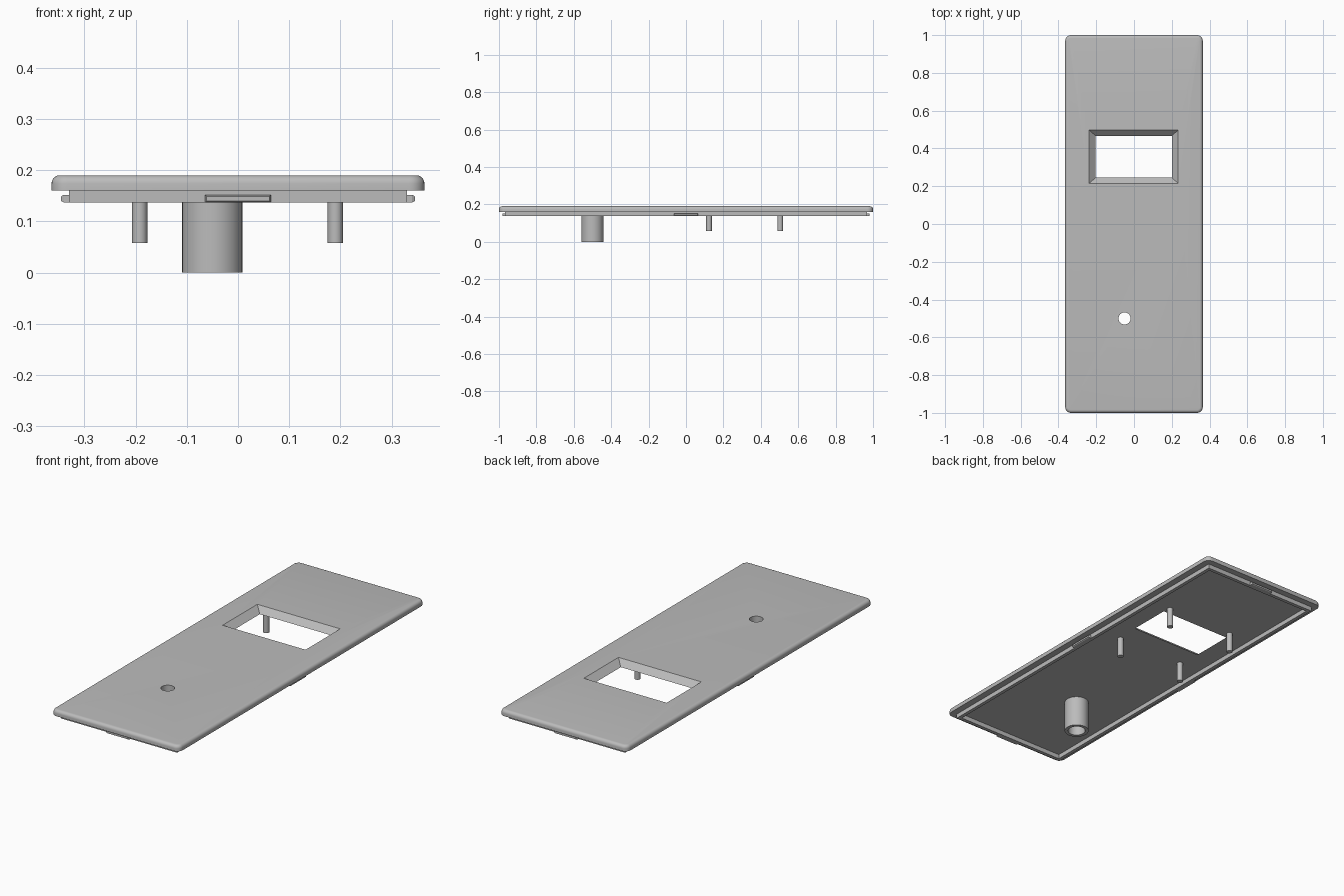
import bpy, bmesh, math

if "Cube" in bpy.data.objects:
    bpy.data.objects.remove(bpy.data.objects["Cube"])

grey = bpy.data.materials.new("plain_grey")
grey.diffuse_color = (0.5, 0.5, 0.5, 1)
grey.use_nodes = True
grey.node_tree.nodes["Principled BSDF"].inputs["Base Color"].default_value = grey.diffuse_color


def finish(name, bm, smooth=True):
    bmesh.ops.recalc_face_normals(bm, faces=bm.faces)
    me = bpy.data.meshes.new(name)
    bm.to_mesh(me)
    bm.free()
    ob = bpy.data.objects.new(name, me)
    bpy.context.collection.objects.link(ob)
    me.materials.append(grey)
    if smooth:
        bpy.ops.object.select_all(action='DESELECT')
        ob.select_set(True)
        bpy.context.view_layer.objects.active = ob
        bpy.ops.object.shade_smooth_by_angle(angle=math.radians(35))
    return ob


def rounded_rect(hx, hy, r, z, n=6):
    pts = []
    for k, (sx, sy) in enumerate([(1, 1), (-1, 1), (-1, -1), (1, -1)]):
        for i in range(n + 1):
            a = math.pi / 2 * (k + i / n)
            pts.append((sx * (hx - r) + r * math.cos(a), sy * (hy - r) + r * math.sin(a), z))
    return pts


def circle(x, y, r, z, n=32):
    return [(x + r * math.cos(2 * math.pi * i / n), y + r * math.sin(2 * math.pi * i / n), z)
            for i in range(n)]


def rect(x0, x1, y0, y1, z):
    return [(x0, y0, z), (x1, y0, z), (x1, y1, z), (x0, y1, z)]


def loft(rings, closed=False):
    """Bridge rings; cap the ends, or join last to first when closed."""
    bm = bmesh.new()
    vs = [[bm.verts.new(p) for p in ring] for ring in rings]
    n = len(vs[0])
    pairs = list(zip(vs, vs[1:])) + ([(vs[-1], vs[0])] if closed else [])
    for a, b in pairs:
        for i in range(n):
            j = (i + 1) % n
            bm.faces.new((a[i], a[j], b[j], b[i]))
    if not closed:
        bm.faces.new(vs[0])
        bm.faces.new(vs[-1])
    return bm


def cut(target, cutter):
    mod = target.modifiers.new("cut_" + cutter.name, 'BOOLEAN')
    mod.operation = 'DIFFERENCE'
    mod.solver = 'EXACT'
    mod.object = cutter
    bpy.ops.object.select_all(action='DESELECT')
    target.select_set(True)
    bpy.context.view_layer.objects.active = target
    bpy.ops.object.modifier_apply(modifier=mod.name)
    bpy.data.objects.remove(cutter)


FLOOR, TOP, LIP = 0.16, 0.19, 0.137
BX, BY = -0.05, -0.5

# Cover plate with rounded corners and a rounded top edge
R = 0.016
rings = [rounded_rect(0.364, 1.0, 0.03, FLOOR)]
for i in range(6):
    a = math.pi / 2 * i / 5
    d = R * (1 - math.cos(a))
    rings.append(rounded_rect(0.364 - d, 1.0 - d, 0.03 - d, TOP - R + R * math.sin(a)))
plate = finish("cover_plate", loft(rings), smooth=False)

# Sloped window opening, extended past both plate faces along its slope
def window_ring(z):
    t = (z - FLOOR) / (TOP - FLOOR)
    return rect(-0.203 - 0.035 * t, 0.2 + 0.034 * t, 0.245 - 0.03 * t, 0.467 + 0.03 * t, z)


cut(plate, finish("window_cutter", loft([window_ring(0.15), window_ring(0.2)]), False))

# Round hole above the boss
cut(plate, finish("hole_cutter", loft([circle(BX, BY, 0.032, 0.1), circle(BX, BY, 0.032, 0.25)]), False))
bpy.context.view_layer.objects.active = plate
plate.select_set(True)
bpy.ops.object.shade_smooth_by_angle(angle=math.radians(35))

# Thin lip running round the underside
W = 0.018
finish("lip", loft([rect(-0.33, 0.33, -0.967, 0.967, FLOOR),
                    rect(-0.33, 0.33, -0.967, 0.967, LIP),
                    rect(-0.33 + W, 0.33 - W, -0.967 + W, 0.967 - W, LIP),
                    rect(-0.33 + W, 0.33 - W, -0.967 + W, 0.967 - W, FLOOR)], closed=True), False)

# Snap tabs in the middle of each lip side, tapered outwards
for name, wall, ang in [("right", 0.33, 0), ("back", 0.967, 90), ("left", 0.33, 180), ("front", 0.967, 270)]:
    c, s = math.cos(math.radians(ang)), math.sin(math.radians(ang))
    rings = []
    for out, e in [(-0.004, 0), (0.010, 0), (0.015, 0.003)]:
        h, d = 0.064 - e, wall + out
        corners = [(-h, LIP + e), (h, LIP + e), (h, 0.152 - e), (-h, 0.152 - e)]
        rings.append([(d * c - t * s, d * s + t * c, z) for t, z in corners])
    finish("snap_tab_" + name, loft(rings), False)

# Hollow boss below the round hole
finish("boss", loft([circle(BX, BY, 0.059, FLOOR), circle(BX, BY, 0.059, 0),
                     circle(BX, BY, 0.042, 0), circle(BX, BY, 0.042, FLOOR)], closed=True))

# Four mounting posts around the window
for x in (-0.192, 0.19):
    for y in (0.123, 0.504):
        finish("mounting_post", loft([circle(x, y, 0.015, 0.058, 24), circle(x, y, 0.015, FLOOR, 24)]))
